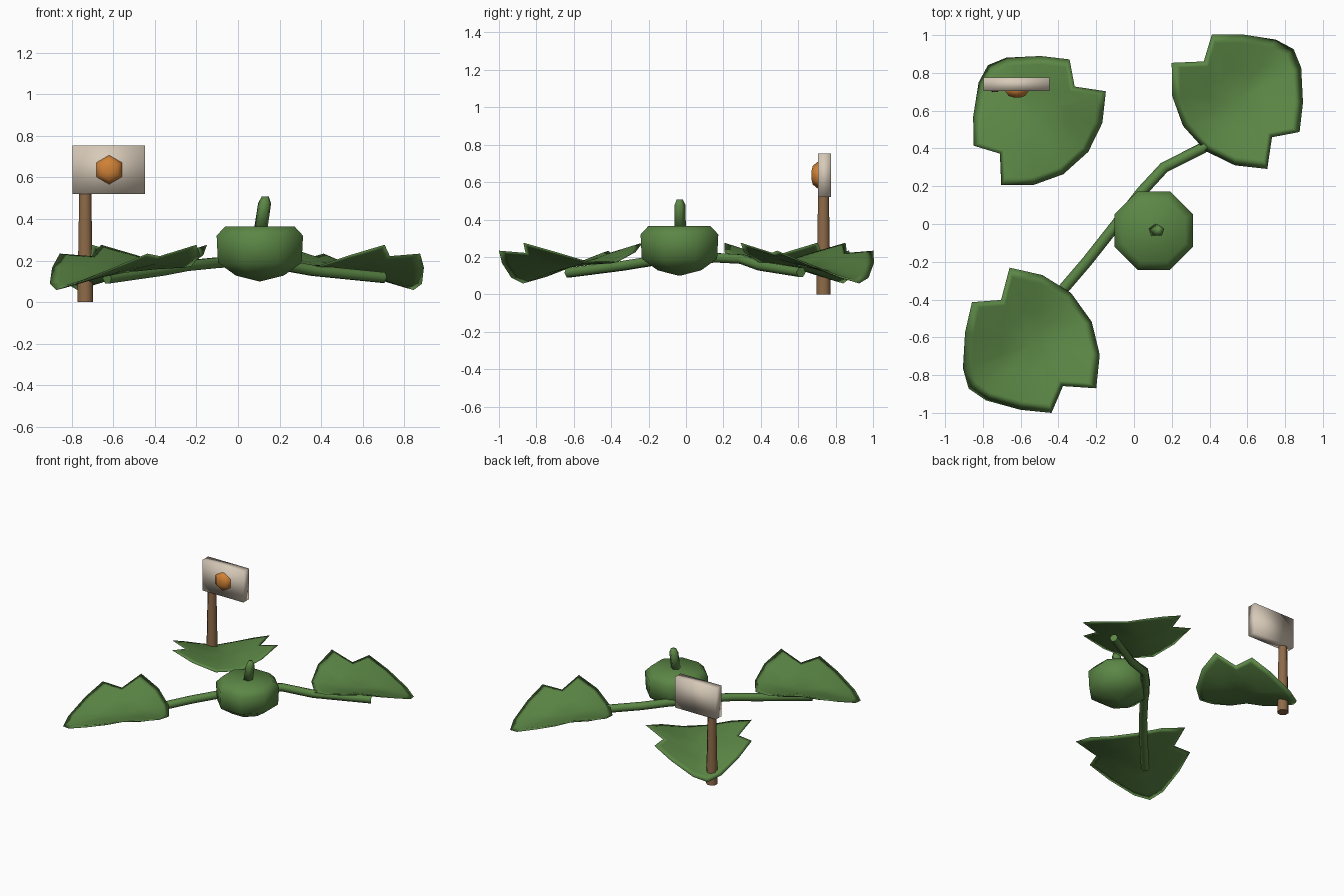
import bpy, bmesh, math
from mathutils import Matrix

if "Cube" in bpy.data.objects:
    bpy.data.objects.remove(bpy.data.objects["Cube"])


def material(name, rgb):
    m = bpy.data.materials.new(name)
    m.diffuse_color = (*rgb, 1)
    m.use_nodes = True
    m.node_tree.nodes["Principled BSDF"].inputs["Base Color"].default_value = m.diffuse_color
    return m


GREEN = material("leaf_green", (0.105, 0.24, 0.06))
WOOD = material("post_brown", (0.27, 0.145, 0.065))
CREAM = material("board_cream", (0.68, 0.59, 0.48))
ORANGE = material("badge_orange", (0.63, 0.22, 0.037))


def finish(bm, name, mat):
    bmesh.ops.recalc_face_normals(bm, faces=bm.faces)
    me = bpy.data.meshes.new(name)
    for f in bm.faces:
        f.smooth = True
    bm.to_mesh(me)
    bm.free()
    me.materials.append(mat)
    ob = bpy.data.objects.new(name, me)
    bpy.context.collection.objects.link(ob)
    return ob


def bridge(bm, a, b):
    n = len(a)
    for i in range(n):
        j = (i + 1) % n
        bm.faces.new((a[i], a[j], b[j], b[i]))


def loft(name, mat, sections, n, phase=0.0, matrix=None, sharp_caps=False):
    """Closed solid through rings given as (x, y, z, radius)."""
    bm = bmesh.new()
    rings = []
    for x, y, z, r in sections:
        rings.append([bm.verts.new((x + r * math.cos(phase + math.tau * i / n),
                                    y + r * math.sin(phase + math.tau * i / n), z))
                      for i in range(n)])
    for a, b in zip(rings, rings[1:]):
        bridge(bm, a, b)
    for ring in (rings[0], rings[-1]):
        cap = bm.faces.new(ring)
        for e in cap.edges:
            e.smooth = not sharp_caps
    if matrix:
        bm.transform(matrix)
    return finish(bm, name, mat)


# Half outline of a leaf: u runs to the drooping tip, v to the side
HALF = [(.361, .10), (.245, .243), (.127, .347), (0, .27),
        (-.131, .378), (-.245, .25), (-.31, .09)]
OUTLINE = [(.397, 0)] + HALF + [(u, -v) for u, v in reversed(HALF)]


def leaf(name, cx, cy, degrees, size=1.0):
    def height(u, v):
        return 0.148 - 0.115 * u - 0.28 * u * u + 0.46 * abs(v) ** 1.4
    bm = bmesh.new()

    def ring(scale, lift):
        return [bm.verts.new((u * scale * size, v * scale * size,
                              height(u * scale, v * scale) + lift))
                for u, v in OUTLINE]
    rim = ring(1, 0)
    # upper and lower skins share the rim
    for lift in (0.006, -0.006):
        outer, inner = ring(0.87, lift), ring(0.45, lift)
        bridge(bm, rim, outer)
        bridge(bm, outer, inner)
        mid = bm.verts.new((0, 0, height(0, 0) + lift))
        for i in range(len(inner)):
            bm.faces.new((inner[i], inner[(i + 1) % len(inner)], mid))
    bm.transform(Matrix.Translation((cx, cy, 0)) @ Matrix.Rotation(math.radians(degrees), 4, 'Z'))
    return finish(bm, name, GREEN)


leaf("leaf_right", 0.55, 0.66, 42)
leaf("leaf_left", -0.54, -0.63, 215.7, 1.04)
leaf("leaf_back", -0.512, 0.55, 131.9, 0.985)

# Vine running under the fruit from leaf to leaf
curve = bpy.data.curves.new("vine", 'CURVE')
curve.dimensions = '3D'
curve.bevel_depth = 0.029
curve.bevel_resolution = 1
curve.use_fill_caps = True
path = [(-.63, -.63, .115), (-.37, -.34, .152), (-.25, -.2, .175), (-.1, -.01, .19),
        (.04, .17, .195), (.16, .3, .188), (.36, .4, .152), (.7, .615, .118)]
spline = curve.splines.new('POLY')
spline.points.add(len(path) - 1)
for p, co in zip(spline.points, path):
    p.co = (*co, 1)
spline.use_smooth = True
vine = bpy.data.objects.new("vine", curve)
bpy.context.collection.objects.link(vine)
curve.materials.append(GREEN)
bpy.context.view_layer.objects.active = vine
vine.select_set(True)
bpy.ops.object.convert(target='MESH')
vine.select_set(False)

# Eight-sided fruit
FX, FY = 0.105, -0.035
loft("fruit", GREEN, [(FX, FY, z, r) for z, r in
                      ((.10, .005), (.128, .125), (.19, .218), (.32, .225), (.365, .18))],
     8, math.pi / 8)

# Fruit stalk
loft("stalk", GREEN, [(.11, FY, .355, .034), (.128, FY, .475, .033), (.131, FY, .508, .018)],
     5, math.pi / 2)

# Sign post
loft("sign_post", WOOD, [(-.735, .735, 0, .041), (-.735, .735, .545, .031)], 8, math.pi / 8,
     sharp_caps=True)

# Sign board
bm = bmesh.new()
bmesh.ops.create_cube(bm, size=1)
bm.transform(Matrix.Translation((-.622, .74, .637)) @ Matrix.Diagonal((.348, .07, .234, 1)))
finish(bm, "sign_board", CREAM)

# Six-sided domed badge on the board front
loft("badge", ORANGE, [(0, 0, -.01, .07), (0, 0, .006, .07), (0, 0, .03, .05), (0, 0, .038, .02)],
     6, math.pi / 2,
     Matrix.Translation((-.62, .708, .637)) @ Matrix.Rotation(math.pi / 2, 4, 'X'))
